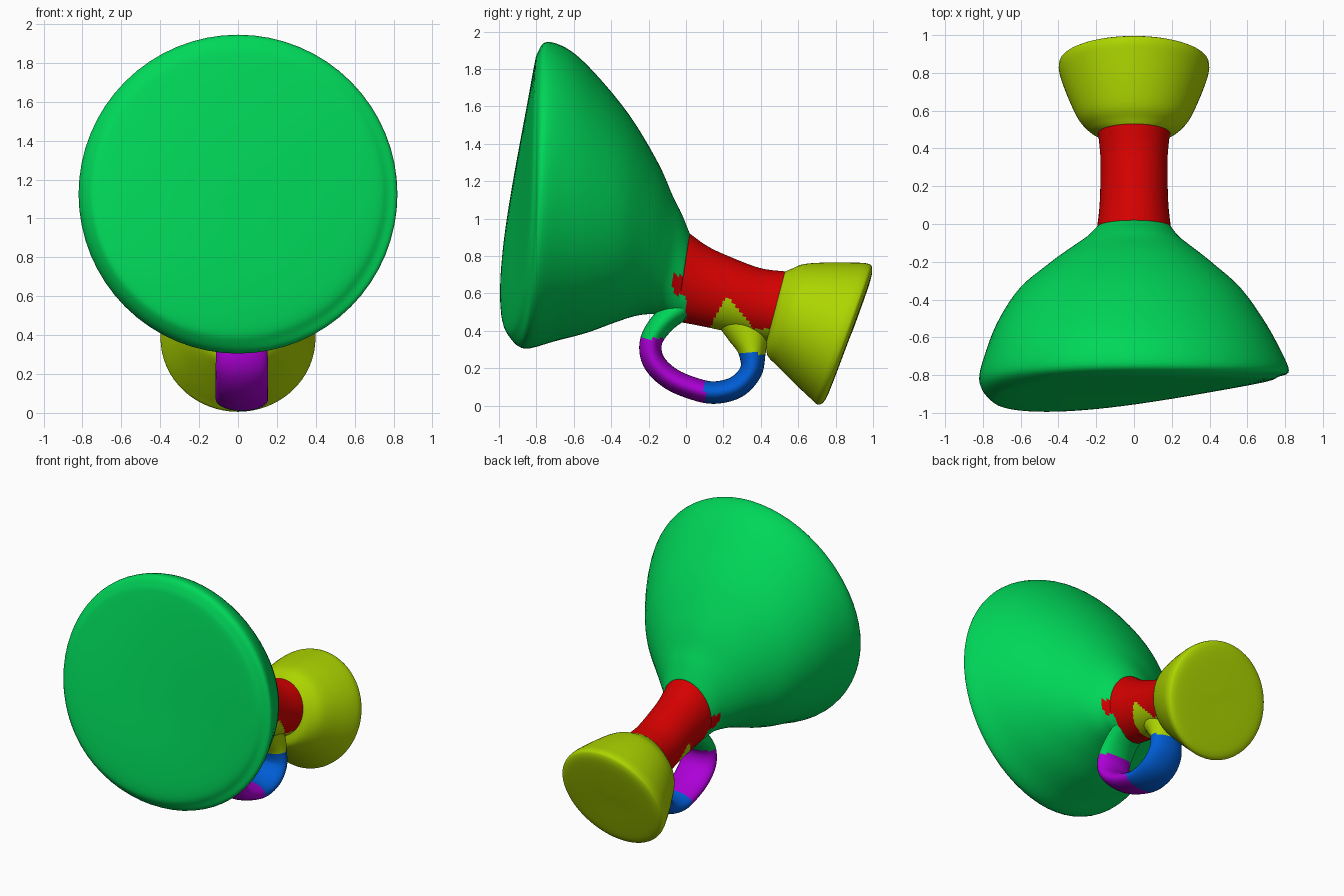
import bpy, bmesh, math
from mathutils import Vector

if "Cube" in bpy.data.objects:
    bpy.data.objects.remove(bpy.data.objects["Cube"])


def material(name, rgb):
    m = bpy.data.materials.new(name)
    m.use_nodes = True
    m.diffuse_color = (*rgb, 1)
    m.node_tree.nodes["Principled BSDF"].inputs["Base Color"].default_value = (*rgb, 1)
    return m


green = material("green", (0, 0.68, 0.1))
red = material("red", (0.66, 0, 0))
yellow = material("yellow green", (0.42, 0.67, 0))
purple = material("purple", (0.42, 0, 0.68))
blue = material("blue", (0, 0.11, 0.67))


def smooth_rows(rows, steps):
    """Catmull-Rom interpolation between rows of equal length."""
    rows = [Vector(r) for r in rows]
    out = []
    for i in range(len(rows) - 1):
        a, b = rows[max(i - 1, 0)], rows[i]
        c, d = rows[i + 1], rows[min(i + 2, len(rows) - 1)]
        for s in range(steps):
            t = s / steps
            out.append(0.5 * (2 * b + (c - a) * t + (2 * a - 5 * b + 4 * c - d) * t * t
                              + (3 * b - a - 3 * c + d) * t ** 3))
    return out + [rows[-1]]


def skin(name, rings, mats, rule=None):
    """Join rings of points into a closed skin and colour its faces by rule."""
    bm = bmesh.new()
    loops = [[bm.verts.new(p) for p in ring] for ring in rings]
    n = len(loops[0])
    for a, b in zip(loops, loops[1:]):
        for i in range(n):
            bm.faces.new((a[i], a[(i + 1) % n], b[(i + 1) % n], b[i]))
    for end in (loops[0], loops[-1]):
        bm.faces.new(end)
    bmesh.ops.recalc_face_normals(bm, faces=bm.faces)
    if rule:
        for f in bm.faces:
            f.material_index = rule(f.calc_center_median())
    mesh = bpy.data.meshes.new(name)
    bm.to_mesh(mesh)
    bm.free()
    for m in mats:
        mesh.materials.append(m)
    obj = bpy.data.objects.new(name, mesh)
    bpy.context.collection.objects.link(obj)
    bpy.ops.object.select_all(action="DESELECT")
    obj.select_set(True)
    bpy.context.view_layer.objects.active = obj
    bpy.ops.object.shade_smooth_by_angle(angle=math.radians(70))


def section(ends, width, n=64):
    """Tilted ellipse from its top and bottom (y, z) and its half width,
    sideways lean (stronger towards the bottom) and sideways shift."""
    ty, tz, by, bz = ends
    w, lean, shift = width
    ring = []
    for i in range(n):
        a = math.tau * i / n
        c, x = math.cos(a), w * math.sin(a)
        ring.append((x + shift,
                     (ty + by) / 2 + c * (ty - by) / 2 + lean * x * (1 - c * w / 0.8),
                     (tz + bz) / 2 + c * (tz - bz) / 2))
    return ring


def loft(name, rows, mats, rule=None, steps=5):
    ends = smooth_rows([r[:4] for r in rows], steps)
    widths = smooth_rows([(r[4:] + (0, 0))[:3] for r in rows], steps)
    skin(name, [section(e, w) for e, w in zip(ends, widths)], mats, rule)


# Large bell with a slightly slanted closed front; the neck colour bites into its side
neck_joint = (0.02, 0.92, -0.05, 0.45, 0.195)
loft("bell", [
    (-0.895, 1.20, -0.91, 1.04, 0.08, 0.09),
    (-0.86, 1.50, -0.945, 0.70, 0.40, 0.085),
    (-0.815, 1.80, -0.955, 0.45, 0.69, 0.075),
    (-0.79, 1.895, -0.93, 0.36, 0.77, 0.07),
    (-0.74, 1.945, -0.86, 0.305, 0.82, 0.03),
    (-0.62, 1.90, -0.70, 0.345, 0.775, 0.01, -0.007),
    (-0.48, 1.77, -0.53, 0.39, 0.70, 0, -0.015),
    (-0.30, 1.55, -0.38, 0.445, 0.585, 0, -0.02),
    (-0.15, 1.30, -0.27, 0.48, 0.43, 0, -0.015),
    (-0.07, 1.12, -0.18, 0.49, 0.315, 0, -0.01),
    (-0.025, 1.03, -0.12, 0.48, 0.245, 0, -0.005),
    neck_joint], [green, red],
    lambda c: int(c.y > -0.07 and 0.59 < c.z < 0.70))


# Neck, with the coloured feet of the handle on its underside
def neck_colour(c):
    if c.y < 0 and 0.46 < c.z < 0.59:
        return 2
    slope = max(0.41, 0.53 - 1.3 * (c.y - 0.27))
    return int(c.z < min(0.575, 0.44 + 2 * (c.y - 0.14), slope))


cup_joint = (0.53, 0.718, 0.43, 0.34, 0.19)
loft("neck", [
    neck_joint,
    (0.12, 0.85, 0.06, 0.43, 0.183),
    (0.25, 0.79, 0.18, 0.405, 0.178),
    (0.40, 0.735, 0.31, 0.375, 0.178),
    cup_joint], [red, yellow, green], neck_colour, steps=12)

# Small flared cup at the back
loft("cup", [
    cup_joint,
    (0.56, 0.73, 0.435, 0.27, 0.235),
    (0.63, 0.757, 0.49, 0.21, 0.295),
    (0.76, 0.766, 0.59, 0.11, 0.35),
    (0.90, 0.765, 0.67, 0.035, 0.39),
    (0.97, 0.76, 0.705, 0.006, 0.398),
    (0.995, 0.735, 0.74, 0.025, 0.38),
    (0.98, 0.65, 0.78, 0.11, 0.29),
    (0.895, 0.41, 0.87, 0.35, 0.03)], [yellow])

# Handle loop: broad flattened tube along a path of (y, z, half width, half thickness)
path = smooth_rows([
    (0.0, 0.54, 0.12, 0.07), (-0.11, 0.46, 0.125, 0.065), (-0.185, 0.35, 0.13, 0.06),
    (-0.175, 0.24, 0.135, 0.06), (-0.09, 0.15, 0.135, 0.06), (0.03, 0.095, 0.135, 0.06),
    (0.15, 0.07, 0.135, 0.06), (0.27, 0.10, 0.135, 0.06), (0.345, 0.18, 0.13, 0.06),
    (0.355, 0.27, 0.12, 0.07), (0.335, 0.37, 0.11, 0.10), (0.27, 0.48, 0.10, 0.11)], 6)
tube = []
for i, p in enumerate(path):
    d = path[min(i + 1, len(path) - 1)] - path[max(i - 1, 0)]
    side = Vector((0, -d.y, d.x)).normalized() * p.w
    ring = []
    for k in range(28):
        a = math.tau * k / 28
        ring.append(Vector((0.02 + p.z * math.cos(a), p.x, p.y)) + side * math.sin(a))
    tube.append(ring)


def handle_colour(c):
    if c.y < 0.1:
        return 0 if c.z > 0.36 else 1
    return 3 if c.z > 0.28 else 2


skin("handle", tube, [green, purple, blue, yellow], handle_colour)
